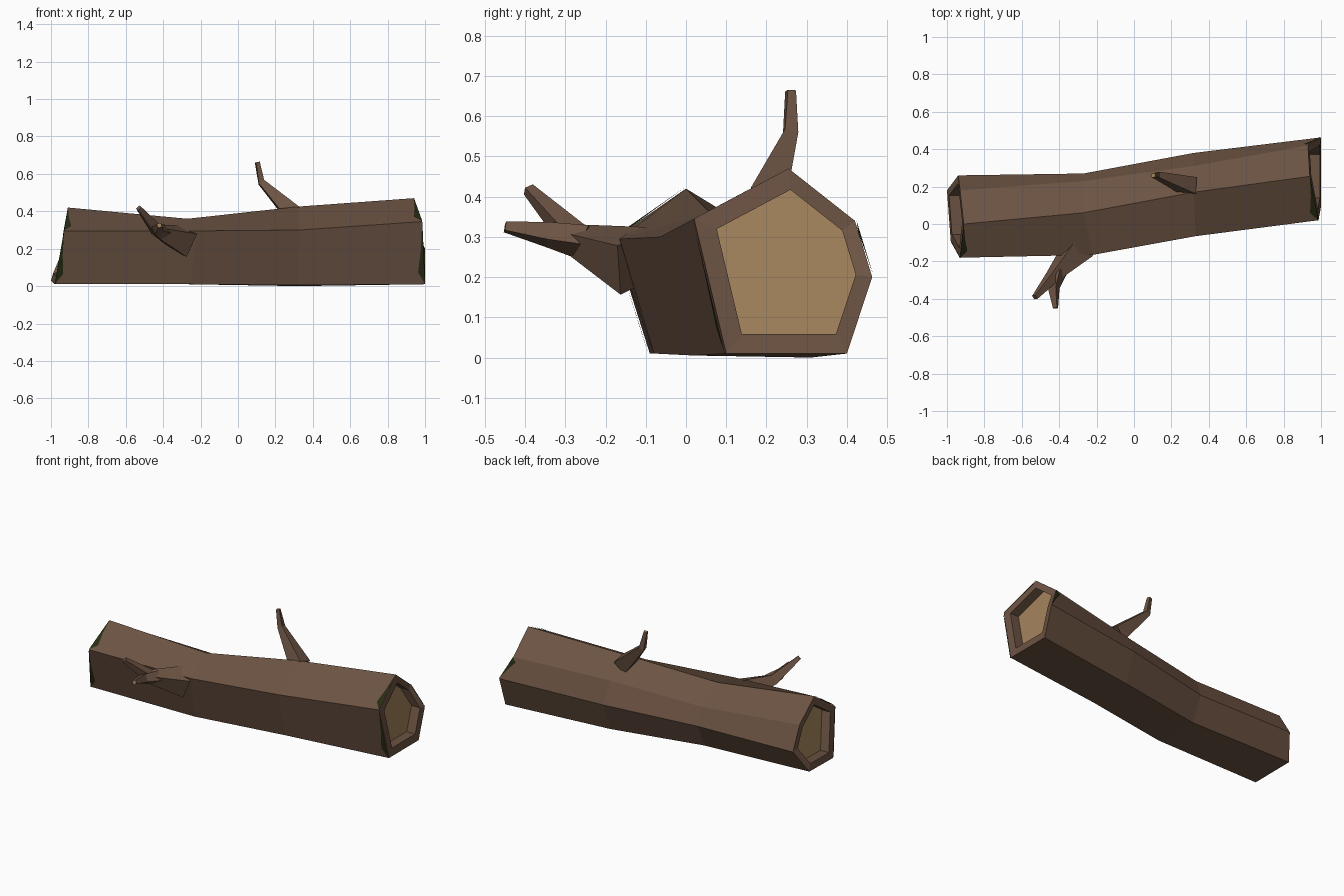
import bpy, bmesh, math
from mathutils import Vector

if "Cube" in bpy.data.objects:
    bpy.data.objects.remove(bpy.data.objects["Cube"])


def material(name, rgb):
    m = bpy.data.materials.new(name)
    m.diffuse_color = (*rgb, 1)
    m.use_nodes = True
    m.node_tree.nodes["Principled BSDF"].inputs["Base Color"].default_value = m.diffuse_color
    return m


bark = material("bark brown", (0.15, 0.087, 0.056))
wood = material("cut wood tan", (0.36, 0.225, 0.105))
moss = material("dark moss green", (0.02, 0.026, 0.006))


def finish(bm, name, recalc=True):
    if recalc:
        bmesh.ops.recalc_face_normals(bm, faces=bm.faces[:])
    me = bpy.data.meshes.new(name)
    bm.to_mesh(me)
    bm.free()
    for m in (bark, wood, moss):
        me.materials.append(m)
    ob = bpy.data.objects.new(name, me)
    bpy.context.collection.objects.link(ob)
    return ob


def bridge(bm, a, b):
    n = len(a)
    for i in range(n):
        bm.faces.new((a[i], a[(i + 1) % n], b[(i + 1) % n], b[i]))


# Trunk cross-sections, each: left, bottom left, bottom right, right, upper right, top
sections = [
    [(-.93, -.18, .295), (-.98, -.09, .01), (-1, .18, .03), (-.94, .26, .17), (-.93, .18, .31), (-.91, 0, .42)],
    [(-.22, -.165, .295), (-.25, -.08, .01), (-.27, .20, .01), (-.27, .27, .16), (-.27, .23, .27), (-.27, .06, .36)],
    [(.33, -.065, .30), (.32, .02, .005), (.32, .31, 0), (.32, .38, .18), (.32, .31, .31), (.32, .17, .425)],
    [(.985, .02, .345), (1, .10, .01), (1, .40, .01), (1, .463, .20), (.93, .42, .34), (.94, .255, .47)],
]

# Trunk with a rim and a sunken cut face at both ends
bm = bmesh.new()
rings = [[bm.verts.new(p) for p in s] for s in sections]
for a, b in zip(rings, rings[1:]):
    bridge(bm, a, b)
for ring, inward in ((rings[0], 1), (rings[-1], -1)):
    mid = sum((v.co for v in ring), Vector()) / 6
    rim = [bm.verts.new(v.co.lerp(mid, 0.22)) for v in ring]
    floor = [bm.verts.new(v.co + Vector((0.06 * inward, 0, 0))) for v in rim]
    bridge(bm, ring, rim)
    bridge(bm, rim, floor)
    bm.faces.new(floor).material_index = 1
finish(bm, "log_trunk")

# Thin moss slivers on the bark along the cut ends
bm = bmesh.new()
for end, nxt, sides in ((0, 1, (0, 5)), (3, 2, (0, 3, 5))):
    ring = [Vector(p) for p in sections[end]]
    other = [Vector(p) for p in sections[nxt]]
    axis = sum(ring, Vector()) / 6
    for i in sides:
        j = (i + 1) % 6
        p, q = ring[i], ring[j]
        along = (other[i] - p).normalized()
        n = (q - p).cross(along).normalized()
        if n.dot((p + q) / 2 - axis) < 0:
            n = -n
        pts = [p, q, p.lerp(q, 0.8) + along * 0.035, p.lerp(q, 0.45) + along * 0.015]
        f = bm.faces.new([bm.verts.new(c + n * 0.004) for c in pts])
        f.material_index = 2
        f.normal_update()
        if f.normal.dot(n) < 0:
            f.normal_flip()
finish(bm, "end_moss", recalc=False)


# Tapered four-sided branches, each path point is centre and radius
def branch(name, path, cap=0):
    bm = bmesh.new()
    pts = [Vector(p[:3]) for p in path]
    rings = []
    for k, c in enumerate(pts):
        d = (pts[min(k + 1, len(pts) - 1)] - pts[max(k - 1, 0)]).normalized()
        u = d.cross(Vector((0.3, 0.8, 0.5))).normalized()
        w = d.cross(u)
        r = path[k][3]
        rings.append([bm.verts.new(c + r * (math.cos(t) * u + math.sin(t) * w))
                      for t in (i * math.pi / 2 for i in range(4))])
    for a, b in zip(rings, rings[1:]):
        bridge(bm, a, b)
    bm.faces.new(rings[0])
    bm.faces.new(rings[-1]).material_index = cap
    finish(bm, name)


branch("side_branch", [(-.29, -.12, .24, .095), (-.43, -.275, .295, .042), (-.53, -.392, .418, .017)])
branch("side_twig", [(-.40, -.25, .285, .045), (-.43, -.34, .305, .034), (-.42, -.45, .325, .016)], 1)
branch("top_branch", [(.30, .20, .38, .065), (.125, .26, .555, .024), (.103, .26, .663, .015)], 1)
